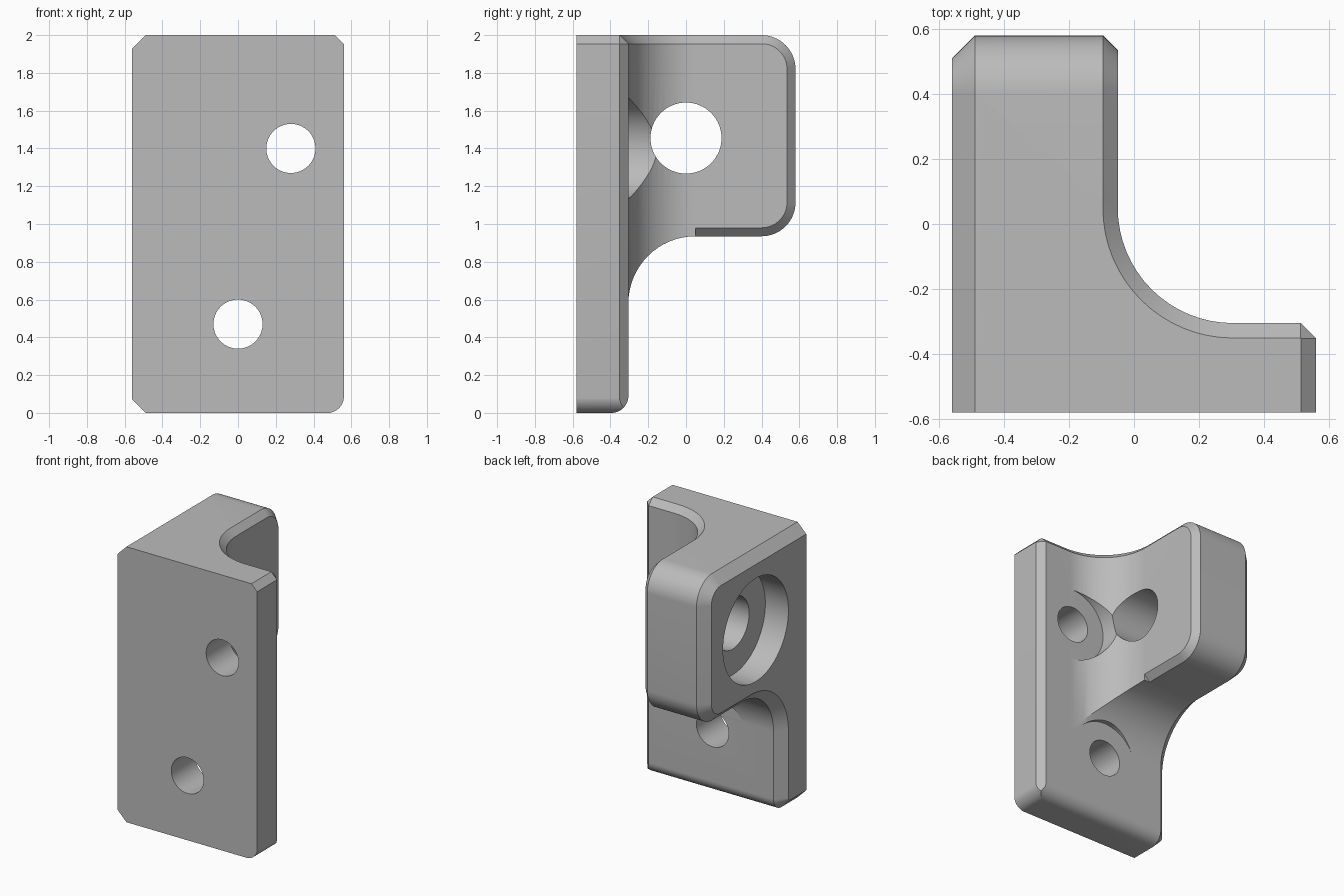
import bpy, bmesh, math
from mathutils import Vector

if "Cube" in bpy.data.objects:
    bpy.data.objects.remove(bpy.data.objects["Cube"], do_unlink=True)

grey = bpy.data.materials.new("plain_grey")
grey.use_nodes = True
color = (0.5, 0.5, 0.5, 1)
grey.diffuse_color = color
grey.node_tree.nodes["Principled BSDF"].inputs["Base Color"].default_value = color

W = 0.56            # half width
BACK, FRONT = 0.58, -0.58
FACE = -0.305       # back face of the plate
INNER = -0.05       # inner face of the arm
UNDER = 0.935       # underside of the arm
FILLET = 0.355
OUT, IN = 0.07, 0.046   # outer and inner chamfers


def rounded(corners, steps=16):
    """Polygon from (a, b, radius) right-angle corners."""
    out = []
    for i, (a, b, r) in enumerate(corners):
        p = Vector((a, b))
        if r <= 0:
            out.append(p)
            continue
        u = (Vector(corners[i - 1][:2]) - p).normalized()
        v = (Vector(corners[(i + 1) % len(corners)][:2]) - p).normalized()
        c = p + (u + v) * r
        for k in range(steps + 1):
            t = math.pi / 2 * (1 - k / steps)
            out.append(c - r * (u * math.cos(t) + v * math.sin(t)))
    return out


def loft(name, axis, sections):
    """Solid through (position, polygon) sections along an axis."""
    place = {"x": lambda s, p: (s, p[0], p[1]),
             "y": lambda s, p: (p[0], s, p[1]),
             "z": lambda s, p: (p[0], p[1], s)}[axis]
    bm = bmesh.new()
    rings = [[bm.verts.new(place(s, p)) for p in poly] for s, poly in sections]
    n = len(rings[0])
    for lo, hi in zip(rings, rings[1:]):
        for i in range(n):
            j = (i + 1) % n
            bm.faces.new((lo[i], lo[j], hi[j], hi[i]))
    bm.faces.new(rings[0])
    bm.faces.new(rings[-1])
    bmesh.ops.recalc_face_normals(bm, faces=bm.faces)
    mesh = bpy.data.meshes.new(name)
    bm.to_mesh(mesh)
    bm.free()
    mesh.materials.append(grey)
    ob = bpy.data.objects.new(name, mesh)
    bpy.context.collection.objects.link(ob)
    return ob


def combine(target, tool, operation):
    mod = target.modifiers.new(tool.name, "BOOLEAN")
    mod.operation, mod.solver, mod.object = operation, "EXACT", tool
    bpy.context.view_layer.objects.active = target
    bpy.ops.object.modifier_apply(modifier=mod.name)
    bpy.data.objects.remove(tool, do_unlink=True)


def side(d):
    """Side outline (y, z), inset by d on all but the front edge."""
    return rounded([(FRONT, d, 0),
                    (FACE - d, d, max(0.09 - d, 0.002)),
                    (FACE - d, UNDER + d, FILLET + d),
                    (BACK - d, UNDER + d, 0.18 - d),
                    (BACK - d, 2 - d, 0.18 - d),
                    (FRONT, 2 - d, 0)])


def plan(d):
    """Top outline (x, y), inset by d along the inner edges only."""
    c = 0.047
    return rounded([(-1, -1, 0), (W - d, -1, 0),
                    (W - d, FACE - c, 0), (W - c, FACE - d, 0),
                    (INNER - d, FACE - d, FILLET + d),
                    (INNER - d, 1, 0), (-1, 1, 0)])


def cylinder(name, axis, a, b, radius, start, end):
    ring = [(a + radius * math.cos(t), b + radius * math.sin(t))
            for t in (math.tau * i / 64 for i in range(64))]
    return loft(name, axis, [(start, ring), (end, ring)])


# Bracket body with the chamfered outer side
body = loft("corner_bracket", "x",
            [(-W, side(OUT)), (OUT - W, side(0)), (0.7, side(0))])

# Inner curve with its top chamfer
combine(body, loft("plan_clip", "z",
        [(-1, plan(0)), (2 - IN, plan(0)), (2, plan(IN))]), "INTERSECT")

# Rounded lower corner of the plate
combine(body, loft("corner_clip", "y",
        [(y, rounded([(-1, -0.001, 0), (W + 0.001, -0.001, 0.09),
                      (W + 0.001, 3, 0), (-1, 3, 0)])) for y in (-1, 1)]), "INTERSECT")

# Chamfer around the inner edge of the arm
edge = loft("arm_edge_cutter", "x",
            [(x, [(0.05, 0.7), (0.8, 0.7), (0.8, 2.2), (0.05, 2.2)]) for x in (-0.15, 0)])
combine(edge, loft("arm_edge_form", "x",
        [(INNER + s, side(s + IN - 0.001)) for s in (-0.14, 0.052)]), "DIFFERENCE")
combine(body, edge, "DIFFERENCE")

# Plate holes with recesses for the screw heads
for x, z in ((0.28, 1.4), (0, 0.47)):
    combine(body, cylinder("screw_hole", "y", x, z, 0.13, -1, 0.3), "DIFFERENCE")
    combine(body, cylinder("screw_recess", "y", x, z, 0.265, FACE + 0.0005, 0.4), "DIFFERENCE")

# Arm hole with a counterbore on the outside
combine(body, cylinder("arm_hole", "x", 0, 1.455, 0.188, -1, 0.5), "DIFFERENCE")
combine(body, cylinder("arm_counterbore", "x", 0, 1.455, 0.375, -1, -0.375), "DIFFERENCE")

# Smooth curves, crisp edges
bpy.ops.object.select_all(action="DESELECT")
body.select_set(True)
bpy.context.view_layer.objects.active = body
bpy.ops.object.shade_smooth_by_angle(angle=math.radians(25))
